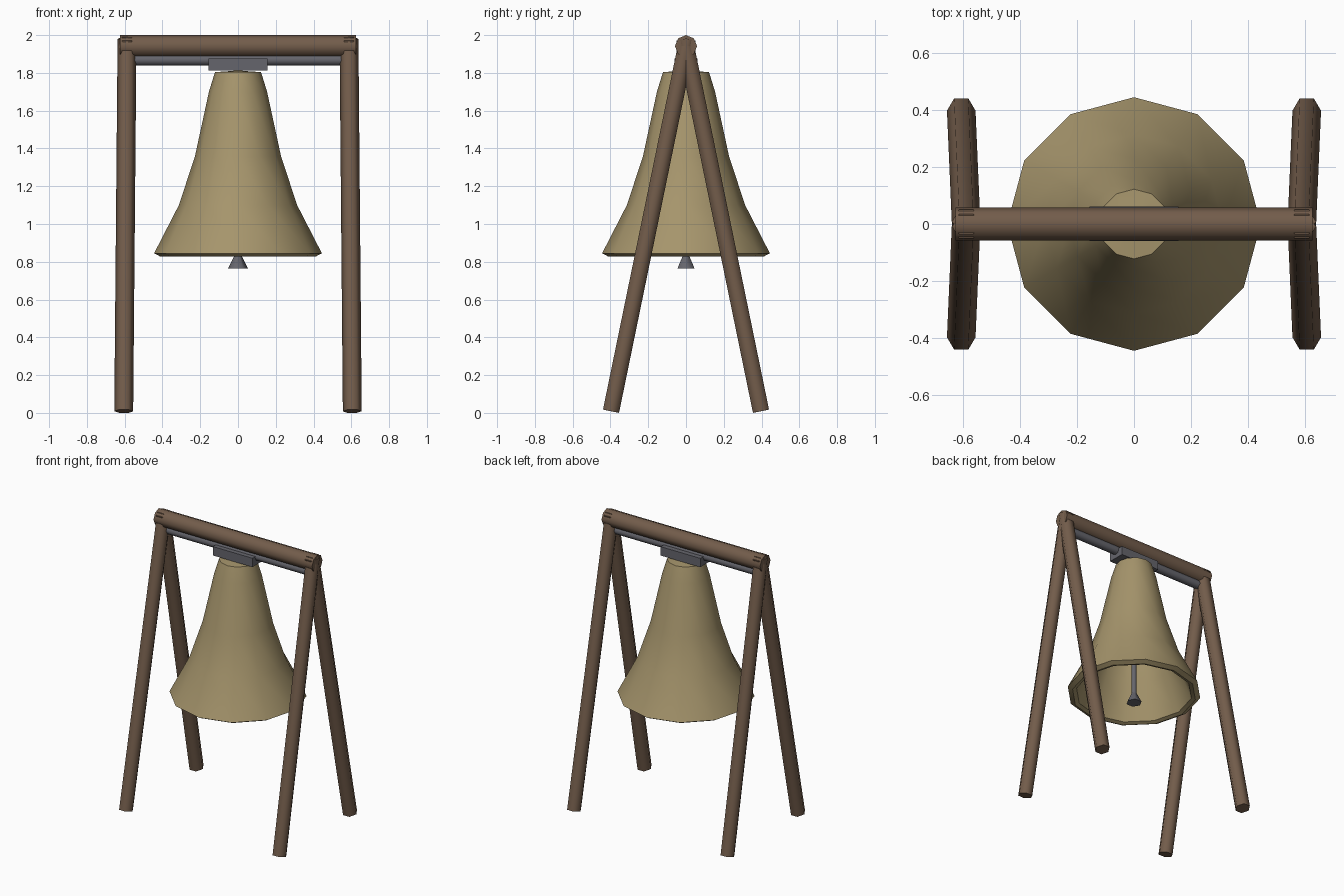
import bpy, bmesh
from math import cos, sin, pi, radians
from mathutils import Vector

if "Cube" in bpy.data.objects:
    bpy.data.objects.remove(bpy.data.objects["Cube"])


def material(name, rgb):
    m = bpy.data.materials.new(name)
    m.diffuse_color = (*rgb, 1)
    m.use_nodes = True
    m.node_tree.nodes["Principled BSDF"].inputs["Base Color"].default_value = m.diffuse_color
    return m


WOOD = material("wood", (0.17, 0.108, 0.07))
BRONZE = material("bronze", (0.38, 0.30, 0.15))
IRON = material("iron", (0.13, 0.13, 0.15))


def finish(bm, name, mat, angle=None):
    bmesh.ops.recalc_face_normals(bm, faces=bm.faces)
    me = bpy.data.meshes.new(name)
    bm.to_mesh(me)
    bm.free()
    me.materials.append(mat)
    ob = bpy.data.objects.new(name, me)
    bpy.context.collection.objects.link(ob)
    if angle:
        bpy.ops.object.select_all(action='DESELECT')
        ob.select_set(True)
        bpy.context.view_layer.objects.active = ob
        bpy.ops.object.shade_smooth_by_angle(angle=radians(angle))
    return ob


def rod(name, p0, p1, r0, r1, sides, ref, mat):
    """Capped prism from p0 to p1, with one corner towards ref."""
    bm = bmesh.new()
    p0, p1, ref = Vector(p0), Vector(p1), Vector(ref)
    d = (p1 - p0).normalized()
    u = (ref - d * ref.dot(d)).normalized()
    v = d.cross(u)
    rings = [[bm.verts.new(p + r * (cos(2 * pi * i / sides) * u + sin(2 * pi * i / sides) * v))
              for i in range(sides)] for p, r in ((p0, r0), (p1, r1))]
    for i in range(sides):
        j = (i + 1) % sides
        bm.faces.new((rings[0][i], rings[0][j], rings[1][j], rings[1][i]))
    bm.faces.new(rings[0])
    bm.faces.new(rings[1])
    return finish(bm, name, mat, 65)


def lathe(name, profile, sides, mat, angle):
    bm = bmesh.new()
    vs = [bm.verts.new((r, 0, z)) for r, z in profile]
    es = [bm.edges.new(p) for p in zip(vs, vs[1:])]
    bmesh.ops.spin(bm, geom=vs + es, cent=(0, 0, 0), axis=(0, 0, 1),
                   angle=2 * pi, steps=sides, use_merge=True)
    bmesh.ops.remove_doubles(bm, verts=bm.verts, dist=1e-4)
    return finish(bm, name, mat, angle)


# four splayed legs, crossing at the top
for sx, side in ((-1, "left"), (1, "right")):
    for sy, end in ((-1, "front"), (1, "back")):
        rod(f"{end}_{side}_leg", (sx * 0.605, sy * 0.397, 0.009), (sx * 0.5875, -sy * 0.008, 1.98),
            0.05, 0.05, 6, (1, 0, 0), WOOD)

# top beam, axle below it
rod("top_beam", (-0.625, 0, 1.9415), (0.625, 0, 1.9415), 0.0585, 0.0585, 8, (0, 0, 1), WOOD)
rod("axle", (-0.59, 0, 1.868), (0.59, 0, 1.868), 0.03, 0.03, 8, (0, 0, 1), IRON)

# yoke block holding the bell
bm = bmesh.new()
bmesh.ops.create_cube(bm, size=1)
bmesh.ops.scale(bm, vec=(0.312, 0.122, 0.063), verts=bm.verts)
bmesh.ops.translate(bm, vec=(0, 0.001, 1.8435), verts=bm.verts)
finish(bm, "yoke", IRON)

# hollow bell: outer wall, lip, inner wall
lathe("bell", [(0, 1.814), (0.035, 1.81), (0.122, 1.804), (0.154, 1.70), (0.228, 1.358),
               (0.313, 1.10), (0.444, 0.845), (0.412, 0.828), (0.385, 0.838),
               (0.285, 1.09), (0.20, 1.35), (0.128, 1.69), (0.10, 1.77), (0, 1.775)],
      12, BRONZE, 40)

# clapper
rod("clapper_rod", (0, 0, 0.82), (0, 0, 1.78), 0.018, 0.018, 6, (1, 0, 0), IRON)
rod("clapper_head", (0, 0, 0.765), (0, 0, 0.835), 0.052, 0.018, 6, (1, 0, 0), IRON)
